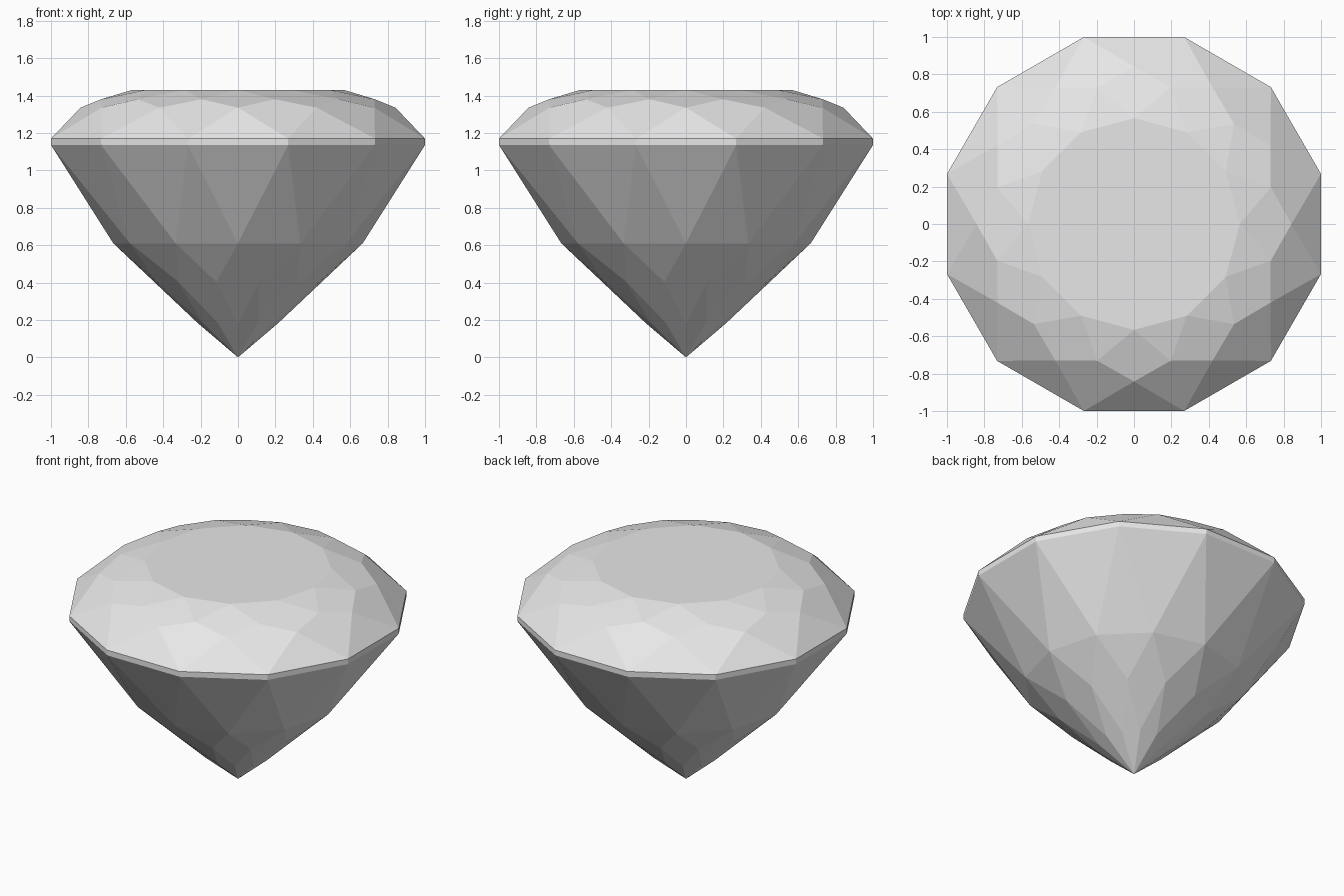
import bpy
import bmesh
from math import cos, sin, radians

cube = bpy.data.objects.get("Cube")
if cube:
    bpy.data.objects.remove(cube, do_unlink=True)

SIDES = 12

# One plain grey stone colour
stone = bpy.data.materials.new("pale grey stone")
stone.use_nodes = True
colour = (0.8, 0.8, 0.8, 1)
stone.diffuse_color = colour
stone.node_tree.nodes["Principled BSDF"].inputs["Base Color"].default_value = colour

bm = bmesh.new()


def ring(radius, z, half_step):
    """Ring of corners; half_step turns it by half a side."""
    step = 360 / SIDES
    angles = [radians(step * (i + half_step / 2)) for i in range(SIDES)]
    return [bm.verts.new((radius * cos(a), radius * sin(a), z)) for a in angles]


# Rings from the flat top down to the point
table = ring(0.566, 1.43, 0)
star = ring(0.757, 1.38, 1)
bezel = ring(0.842, 1.335, 0)
girdle_top = ring(1.035, 1.17, 1)
girdle_low = ring(1.035, 1.135, 1)
main = ring(0.667, 0.61, 0)
lower = ring(0.45, 0.403, 1)
culet = ring(0.215, 0.183, 0)
tip = bm.verts.new((0, 0, 0))

bm.faces.new(table)
for i in range(SIDES):
    n, p = (i + 1) % SIDES, i - 1
    facets = [
        # crown: star triangles, two rows of kites, girdle triangles
        (table[i], star[i], table[n]),
        (table[i], star[p], bezel[i], star[i]),
        (star[i], bezel[i], girdle_top[i], bezel[n]),
        (bezel[i], girdle_top[p], girdle_top[i]),
        # girdle band
        (girdle_top[p], girdle_low[p], girdle_low[i], girdle_top[i]),
        # pavilion: long triangles, then kites down to the tip
        (girdle_low[p], main[i], girdle_low[i]),
        (girdle_low[i], main[i], main[n]),
        (main[i], lower[i], main[n]),
        (main[i], lower[p], culet[i], lower[i]),
        (lower[i], culet[i], tip, culet[n]),
    ]
    for corners in facets:
        bm.faces.new(corners)

bmesh.ops.recalc_face_normals(bm, faces=bm.faces)
mesh = bpy.data.meshes.new("cut_gem")
bm.to_mesh(mesh)
bm.free()
mesh.materials.append(stone)
gem = bpy.data.objects.new("cut_gem", mesh)
bpy.context.scene.collection.objects.link(gem)
